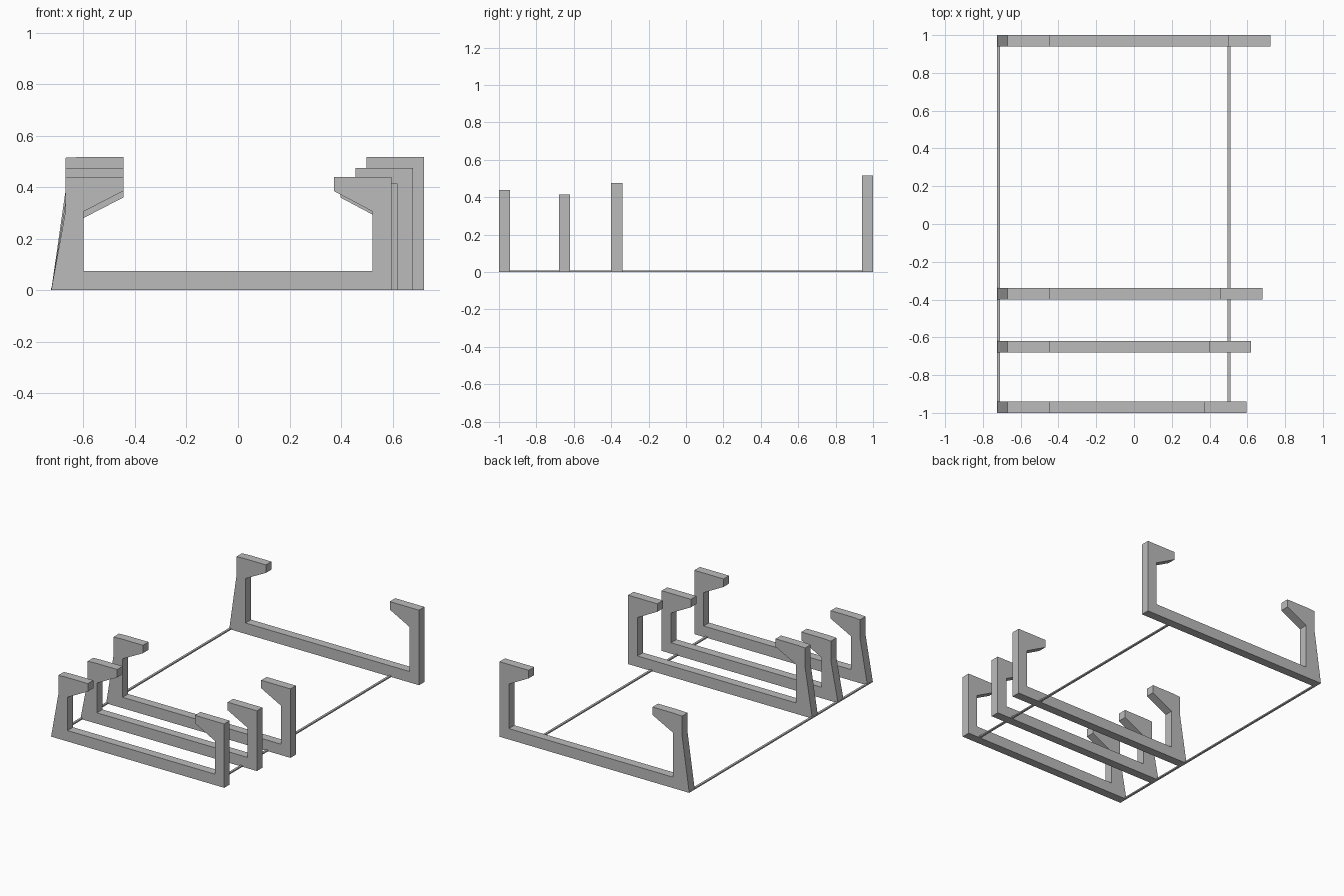
import bpy
import bmesh

if "Cube" in bpy.data.objects:
    bpy.data.objects.remove(bpy.data.objects["Cube"], do_unlink=True)

grey = bpy.data.materials.new("plain grey")
grey.use_nodes = True
colour = (0.5, 0.5, 0.5, 1)
grey.diffuse_color = colour
grey.node_tree.nodes["Principled BSDF"].inputs["Base Color"].default_value = colour


def extrude_profile(name, profile, y0, y1):
    """Closed x-z outline extruded along y."""
    bm = bmesh.new()
    face = bm.faces.new([bm.verts.new((x, y0, z)) for x, z in profile])
    ext = bmesh.ops.extrude_face_region(bm, geom=[face])
    moved = [g for g in ext["geom"] if isinstance(g, bmesh.types.BMVert)]
    bmesh.ops.translate(bm, verts=moved, vec=(0, y1 - y0, 0))
    bmesh.ops.recalc_face_normals(bm, faces=bm.faces)
    mesh = bpy.data.meshes.new(name)
    bm.to_mesh(mesh)
    bm.free()
    mesh.materials.append(grey)
    obj = bpy.data.objects.new(name, mesh)
    bpy.context.collection.objects.link(obj)
    return obj


def bracket(name, y, right, top):
    """Open frame with inward hooks and a flared foot on one side."""
    lip = top - 0.055
    throat = top - 0.135
    bar = 0.075
    hook = right - 0.223
    inner = right - 0.072
    profile = [
        (-0.725, 0), (right, 0), (right, top), (hook, top), (hook, lip),
        (inner, throat), (inner, bar), (-0.6, bar), (-0.6, throat),
        (-0.445, lip), (-0.445, top), (-0.61, top), (-0.67, top - 0.003),
        (-0.67, throat),
    ]
    return extrude_profile(name, profile, y, y + 0.06)


# Four hooked brackets, front to back
bracket("front_bracket", -1.0, 0.595, 0.44)
bracket("second_bracket", -0.68, 0.62, 0.415)
bracket("third_bracket", -0.40, 0.68, 0.475)
bracket("rear_bracket", 0.94, 0.722, 0.517)

# Thin floor rails joining the brackets
for name, x in (("right_rail", -0.725), ("left_rail", 0.495)):
    extrude_profile(name, [(x, 0), (x + 0.015, 0), (x + 0.015, 0.009), (x, 0.009)], -0.99, 0.99)
